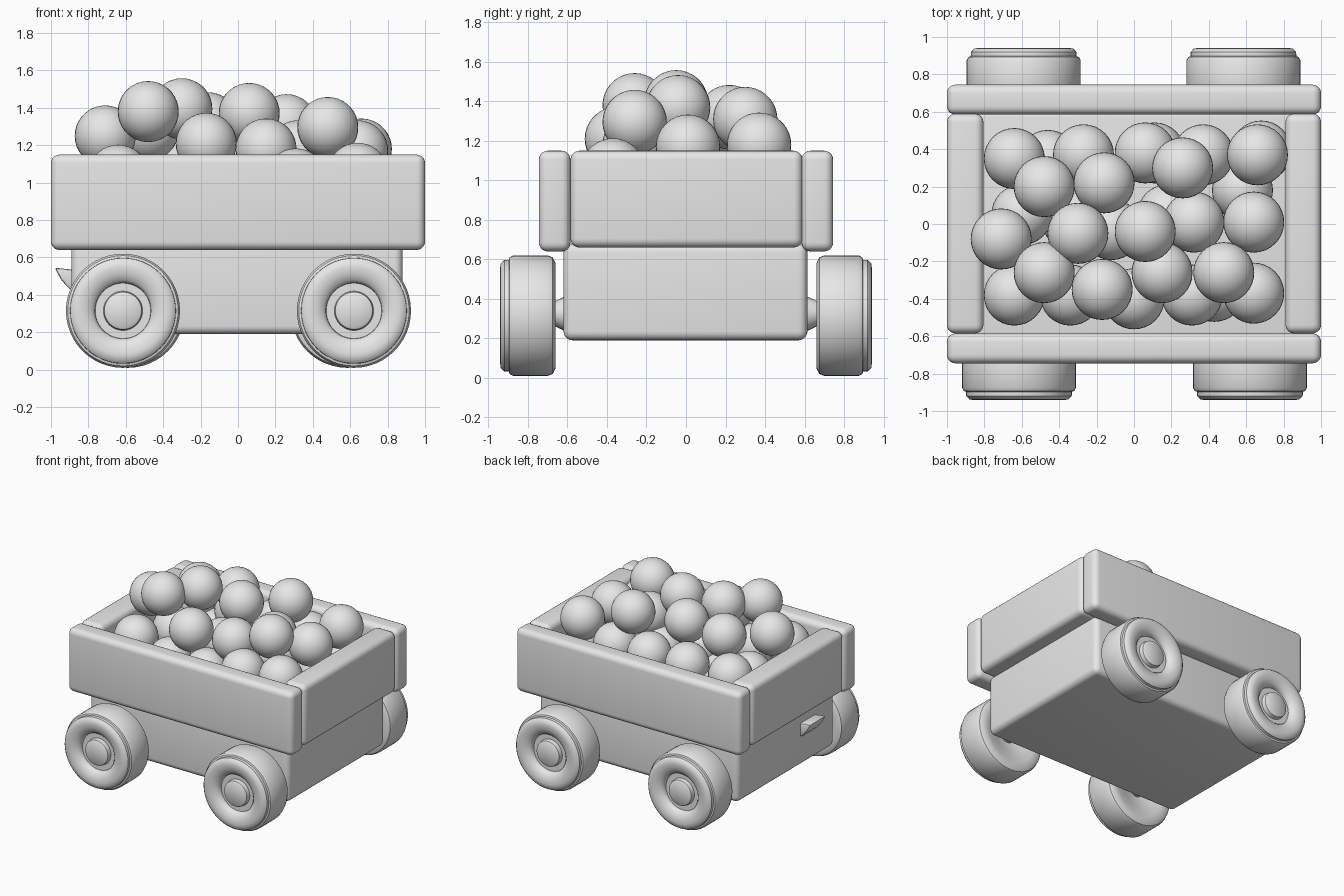
import bpy, bmesh, math
from mathutils import Matrix, Vector

if "Cube" in bpy.data.objects:
    bpy.data.objects.remove(bpy.data.objects["Cube"])

grey = bpy.data.materials.new("plain grey")
grey.diffuse_color = (0.8, 0.8, 0.8, 1)
grey.use_nodes = True
grey.node_tree.nodes["Principled BSDF"].inputs["Base Color"].default_value = grey.diffuse_color


def finish(bm, name, angle=40):
    bmesh.ops.recalc_face_normals(bm, faces=bm.faces)
    me = bpy.data.meshes.new(name)
    bm.to_mesh(me)
    bm.free()
    me.materials.append(grey)
    ob = bpy.data.objects.new(name, me)
    bpy.context.collection.objects.link(ob)
    bpy.ops.object.select_all(action='DESELECT')
    ob.select_set(True)
    bpy.context.view_layer.objects.active = ob
    bpy.ops.object.shade_smooth_by_angle(angle=math.radians(angle))
    return ob


def rounded_box(name, lo, hi, r):
    bm = bmesh.new()
    bmesh.ops.create_cube(bm, size=1)
    lo, hi = Vector(lo), Vector(hi)
    for v in bm.verts:
        v.co = (lo + hi) / 2 + v.co * (hi - lo)
    bmesh.ops.bevel(bm, geom=bm.edges[:], offset=r, segments=5,
                    profile=0.5, affect='EDGES')
    return finish(bm, name)


# Lower body and the four boards of the tray
rounded_box("body", (-0.89, -0.62, 0.19), (0.88, 0.615, 0.68), 0.045)
for side, s in (("front", -1), ("back", 1)):
    y0, y1 = sorted((s * 0.585, s * 0.745))
    rounded_box(side + "_board", (-1, y0, 0.64), (1, y1, 1.15), 0.045)
for side, x0, x1 in (("left", -1, -0.805), ("right", 0.81, 1)):
    rounded_box(side + "_board", (x0, -0.585, 0.66), (x1, 0.59, 1.15), 0.045)

# Wheel: radius and outward position, spun around the axle
WHEEL = [(0, 0.71), (0.07, 0.71), (0.14, 0.685), (0.22, 0.665), (0.265, 0.66),
         (0.295, 0.675), (0.305, 0.70), (0.305, 0.875), (0.295, 0.893),
         (0.283, 0.897), (0.282, 0.92), (0.265, 0.938), (0.235, 0.942),
         (0.20, 0.938), (0.165, 0.922), (0.15, 0.905), (0.148, 0.885),
         (0.105, 0.885), (0.10, 0.918), (0.09, 0.926), (0, 0.926)]


def spin(name, profile, x, z, s, steps=48):
    bm = bmesh.new()
    vs = [bm.verts.new((r, y * s, 0)) for r, y in profile]
    es = [bm.edges.new(p) for p in zip(vs, vs[1:])]
    bmesh.ops.spin(bm, geom=vs + es, cent=(0, 0, 0), axis=(0, 1, 0),
                   angle=math.tau, steps=steps)
    bmesh.ops.remove_doubles(bm, verts=bm.verts, dist=0.0005)
    bmesh.ops.translate(bm, verts=bm.verts, vec=(x, 0, z))
    return finish(bm, name)


AXLE = [(0, 0.55), (0.09, 0.55), (0.085, 0.62), (0.065, 0.66), (0.06, 0.72), (0, 0.72)]
for place, x, s in (("front_left", -0.615, -1), ("front_right", 0.62, -1),
                    ("back_left", -0.59, 1), ("back_right", 0.585, 1)):
    spin(place + "_wheel", WHEEL, x, 0.315, s)
    spin(place + "_axle", AXLE, x, 0.325, s, 24)

# Small upturned lip on the left end
bm = bmesh.new()
outline = [(-0.85, 0.43), (-0.90, 0.43), (-0.945, 0.48), (-0.98, 0.545),
           (-0.93, 0.54), (-0.85, 0.53)]
face = bm.faces.new([bm.verts.new((x, -0.38, z)) for x, z in outline])
ext = bmesh.ops.extrude_face_region(bm, geom=[face])
bmesh.ops.translate(bm, vec=(0, 0.2, 0),
                    verts=[g for g in ext["geom"] if isinstance(g, bmesh.types.BMVert)])
bmesh.ops.recalc_face_normals(bm, faces=bm.faces)
bmesh.ops.bevel(bm, geom=bm.edges[:], offset=0.012, segments=2,
                profile=0.5, affect='EDGES')
finish(bm, "hitch_lip")

# Heap of balls
BALLS = [(-0.71, -0.08, 1.25), (-0.48, 0.20, 1.28), (-0.16, 0.22, 1.32),
         (-0.30, -0.05, 1.395), (-0.48, -0.26, 1.38), (0.06, -0.04, 1.37),
         (0.26, 0.30, 1.31), (0.48, -0.26, 1.295), (-0.17, -0.35, 1.21),
         (0.15, -0.26, 1.18), (0.66, 0.37, 1.18), (0.64, 0.01, 1.17),
         (0.32, 0.01, 1.17), (-0.64, -0.38, 1.04), (0.64, -0.37, 1.05),
         (-0.64, 0.35, 1.06), (-0.27, 0.37, 1.06), (0.06, 0.38, 1.06),
         (0.37, 0.37, 1.05), (0.31, -0.38, 1.02), (-0.34, -0.38, 0.94),
         (0.0, -0.40, 0.95), (0.43, -0.36, 0.88), (-0.46, 0.34, 0.86),
         (0.11, 0.38, 0.84), (0.68, 0.39, 0.90), (-0.60, 0.05, 0.95),
         (0.18, 0.05, 0.95), (0.58, 0.18, 0.88), (-0.12, -0.03, 1.02),
         (-0.33, 0.02, 0.86)]
bm = bmesh.new()
for p in BALLS:
    bmesh.ops.create_uvsphere(bm, u_segments=32, v_segments=18, radius=0.163,
                              matrix=Matrix.Translation(p))
finish(bm, "balls", 60)
